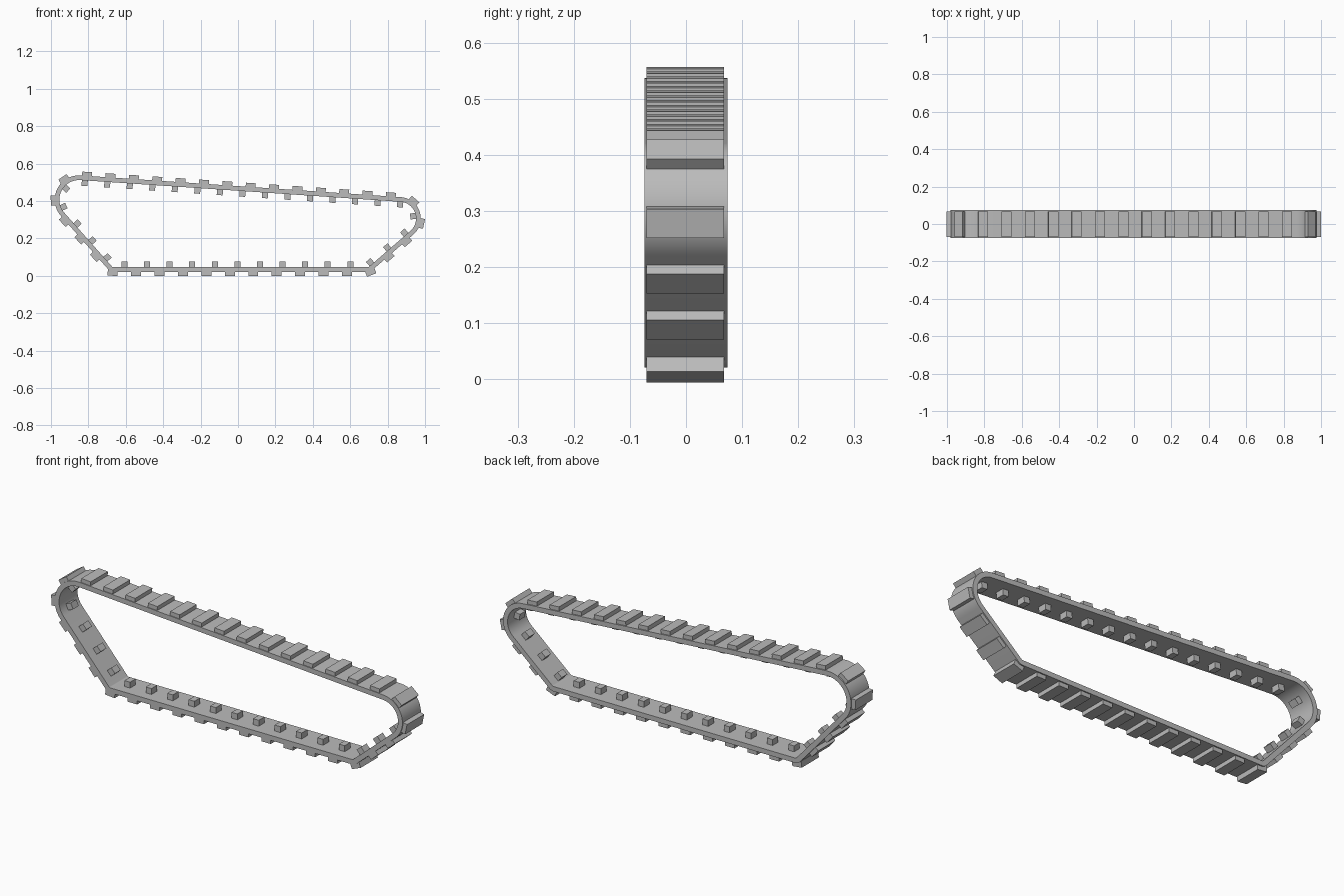
import bpy
import bmesh
import math
from mathutils import Vector, Matrix

cube = bpy.data.objects.get("Cube")
if cube:
    bpy.data.objects.remove(cube, do_unlink=True)

THICK = 0.025        # belt thickness
HALF_WIDTH = 0.074   # belt half width
LINKS = 35           # pads and guide teeth around the loop
ARC_STEPS = 20

# Wheels the belt wraps round, counter-clockwise: x, z, outer radius
WHEELS = [(-0.666, 0.056, 0.035), (0.692, 0.061, 0.04),
          (0.863, 0.307, 0.114), (-0.85, 0.407, 0.13)]

grey = bpy.data.materials.new("track grey")
grey.use_nodes = True
grey.diffuse_color = (0.5, 0.5, 0.5, 1)
grey.node_tree.nodes["Principled BSDF"].inputs["Base Color"].default_value = (0.5, 0.5, 0.5, 1)


def tangent_angle(a, b):
    """Angle of the outward normal of the belt run from wheel a to wheel b."""
    d = Vector((b[0] - a[0], b[1] - a[1]))
    return math.atan2(d.y, d.x) - math.acos((a[2] - b[2]) / d.length)


def belt_path(inset):
    """Closed loop of points round the wheels, starting on the bottom run."""
    points = []
    for i in (1, 2, 3, 0):
        x, z, r = WHEELS[i]
        start = tangent_angle(WHEELS[i - 1], WHEELS[i])
        end = tangent_angle(WHEELS[i], WHEELS[(i + 1) % 4])
        sweep = (end - start) % math.tau
        for k in range(ARC_STEPS + 1):
            a = start + sweep * k / ARC_STEPS
            points.append(Vector((x + (r - inset) * math.cos(a), 0,
                                  z + (r - inset) * math.sin(a))))
    return points[-1:] + points[:-1]


def finish(bm, name):
    bmesh.ops.recalc_face_normals(bm, faces=bm.faces)
    mesh = bpy.data.meshes.new(name)
    bm.to_mesh(mesh)
    bm.free()
    mesh.materials.append(grey)
    obj = bpy.data.objects.new(name, mesh)
    bpy.context.collection.objects.link(obj)
    return obj


def make_belt():
    bm = bmesh.new()
    side = Vector((0, HALF_WIDTH, 0))
    outer, inner = belt_path(0), belt_path(THICK)
    rings = [[bm.verts.new(p) for p in (o - side, o + side, i + side, i - side)]
             for o, i in zip(outer, inner)]
    for n, ring in enumerate(rings):
        last = rings[n - 1]
        for k in range(4):
            j = (k + 1) % 4
            bm.faces.new((last[k], last[j], ring[j], ring[k]))
    return finish(bm, "track_belt")


def make_blocks(name, inset, first_x, size, lift, y):
    """Blocks evenly spaced along the belt, each turned to follow it."""
    path = belt_path(inset)
    runs = list(zip(path, path[1:] + path[:1]))
    total = sum((b - a).length for a, b in runs)
    bm = bmesh.new()
    for n in range(LINKS):
        s = (first_x - path[0].x + n * total / LINKS) % total
        for a, b in runs:
            length = (b - a).length
            if s <= length:
                break
            s -= length
        along = (b - a).normalized()
        out = Vector((along.z, 0, -along.x))
        centre = a + along * s + out * lift + Vector((0, y, 0))
        turn = Matrix((along, (0, 1, 0), out)).transposed().to_4x4()
        bmesh.ops.create_cube(bm, size=1, matrix=Matrix.Translation(centre) @ turn
                              @ Matrix.Diagonal((*size, 1)))
    return finish(bm, name)


# Belt, smooth round the wheels
belt = make_belt()
bpy.ops.object.select_all(action='DESELECT')
belt.select_set(True)
bpy.context.view_layer.objects.active = belt
bpy.ops.object.shade_smooth_by_angle(angle=math.radians(35))

# Ground pads outside, guide teeth inside
make_blocks("ground_pads", 0, -0.67, (0.053, 0.138, 0.032), 0.005, -0.001)
make_blocks("guide_teeth", THICK, -0.607, (0.032, 0.045, 0.036), -0.012, -0.001)
